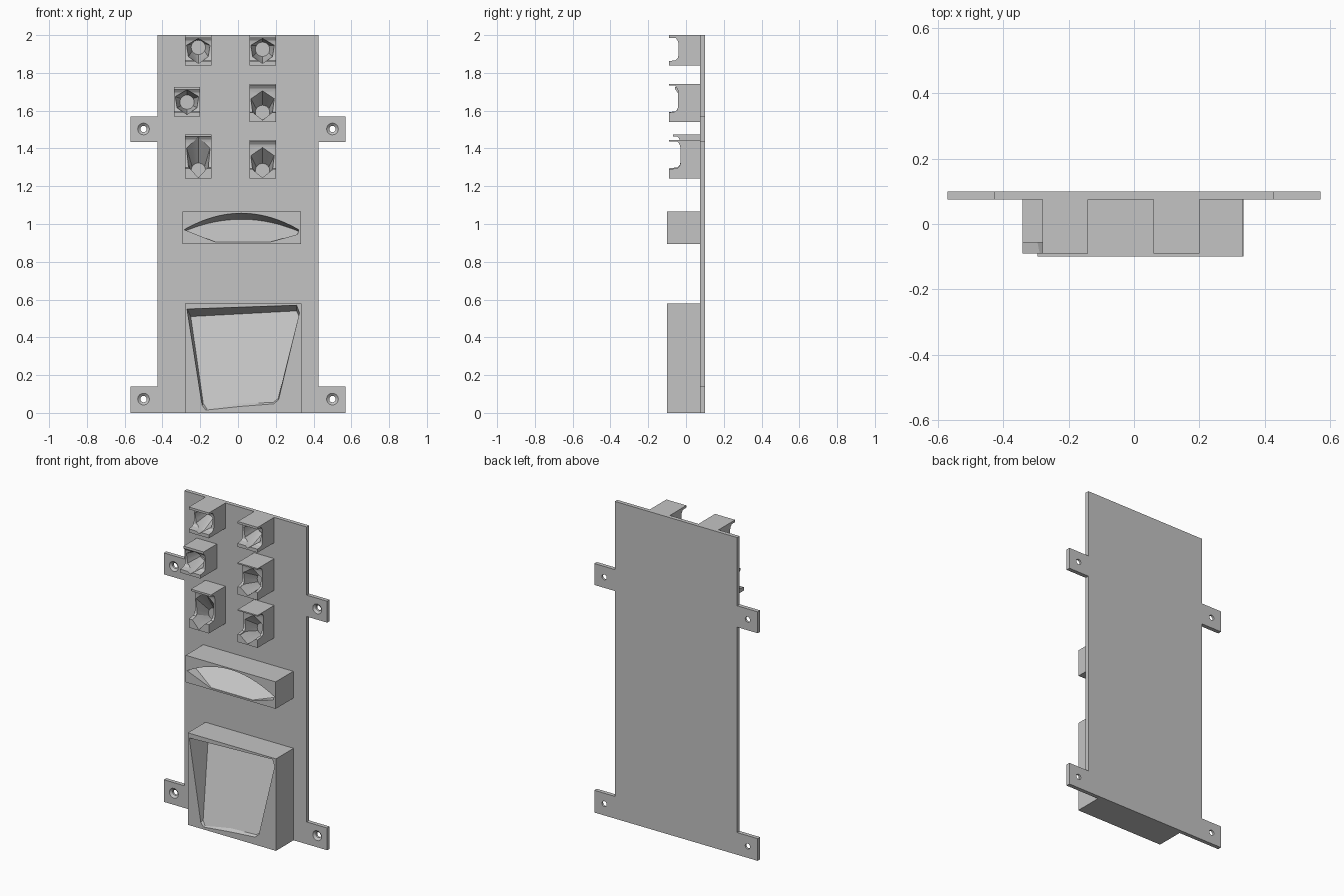
import bpy, bmesh, math

cube = bpy.data.objects.get("Cube")
if cube:
    bpy.data.objects.remove(cube, do_unlink=True)

grey = bpy.data.materials.new("plain_grey")
grey.use_nodes = True
colour = (0.55, 0.55, 0.55, 1)
grey.diffuse_color = colour
grey.node_tree.nodes["Principled BSDF"].inputs["Base Color"].default_value = colour

PLATE_FRONT, PLATE_BACK = 0.075, 0.1


def loft(name, rings):
    """Closed solid through rings of equal point count."""
    bm = bmesh.new()
    loops = [[bm.verts.new(p) for p in ring] for ring in rings]
    n = len(loops[0])
    for a, b in zip(loops, loops[1:]):
        for i in range(n):
            j = (i + 1) % n
            bm.faces.new((a[i], a[j], b[j], b[i]))
    bm.faces.new(loops[0])
    bm.faces.new(loops[-1])
    bmesh.ops.recalc_face_normals(bm, faces=bm.faces)
    mesh = bpy.data.meshes.new(name)
    bm.to_mesh(mesh)
    bm.free()
    mesh.materials.append(grey)
    ob = bpy.data.objects.new(name, mesh)
    bpy.context.collection.objects.link(ob)
    return ob


def at_y(outline, y):
    return [(x, y, z) for x, z in outline]


def circle(x, z, r, n=24):
    return [(x + r * math.sin(math.tau * i / n), z + r * math.cos(math.tau * i / n))
            for i in range(n)]


def subdivide(poly, k=4):
    """Split every side of a polygon into k pieces."""
    pts = []
    for (ax, az), (bx, bz) in zip(poly, poly[1:] + poly[:1]):
        pts += [(ax + (bx - ax) * i / k, az + (bz - az) * i / k) for i in range(k)]
    return pts


def carve(ob, cutters):
    """Subtract the cutters, then drop them."""
    for cutter in cutters:
        cutter.hide_render = True
        mod = ob.modifiers.new("cut", 'BOOLEAN')
        mod.operation = 'DIFFERENCE'
        mod.solver = 'EXACT'
        mod.object = cutter
        bpy.context.view_layer.objects.active = ob
        bpy.ops.object.modifier_apply(modifier=mod.name)
        bpy.data.objects.remove(cutter, do_unlink=True)
    bpy.ops.object.select_all(action='DESELECT')
    ob.select_set(True)
    bpy.context.view_layer.objects.active = ob
    bpy.ops.object.shade_smooth_by_angle(angle=math.radians(20))


def box(name, x0, x1, z0, z1, y0):
    outline = [(x0, z0), (x1, z0), (x1, z1), (x0, z1)]
    return loft(name, [at_y(outline, y0), at_y(outline, PLATE_FRONT)])


# Back plate with four mounting ears
W, E = 0.427, 0.57
right_side = [(E, 0), (E, 0.14), (W, 0.14), (W, 1.435), (E, 1.435), (E, 1.57), (W, 1.57), (W, 2)]
outline = right_side + [(-x, z) for x, z in reversed(right_side)]
plate = loft("back_plate", [at_y(outline, PLATE_FRONT), at_y(outline, PLATE_BACK)])

# Countersunk screw holes
holes = []
for x in (-0.5, 0.5):
    for z in (0.073, 1.503):
        holes.append(loft("hole_cutter", [
            at_y(circle(x, z, 0.031), 0.07), at_y(circle(x, z, 0.031), PLATE_FRONT),
            at_y(circle(x, z, 0.017), 0.087), at_y(circle(x, z, 0.017), 0.11)]))
carve(plate, holes)


def sloped_pocket(front, floor, z_low, z_high, y_deep):
    """Pocket cutter whose floor leans from the front face back to y_deep at the top."""
    def depth(z):
        return -0.094 + (y_deep + 0.094) * (z - z_low) / (z_high - z_low)
    return loft("pocket_cutter", [at_y(front, -0.13), at_y(front, -0.1),
                                  [(x, depth(z), z) for x, z in floor]])


# Large lower holder
tray = box("lower_holder", -0.28, 0.335, 0, 0.58, -0.1)
front = [(-0.27, 0.55), (0.31, 0.57), (0.325, 0.53), (0.215, 0.07),
         (0.19, 0.048), (0.01, 0.034), (-0.17, 0.015), (-0.19, 0.04)]
floor = [(-0.25, 0.51), (0.31, 0.54), (0.322, 0.515), (0.212, 0.075),
         (0.185, 0.055), (0.01, 0.05), (-0.165, 0.022), (-0.184, 0.05)]
carve(tray, [sloped_pocket(front, floor, 0.02, 0.53, 0.068)])


# Wide middle holder with an arched pocket
def arch(z_side, rise, half):
    ts = [i / 12 - 1 for i in range(25)]
    top = [(0.018 + half * t, z_side + rise * (1 - t * t)) for t in ts]
    return top + [(0.315, 0.945), (0.17, 0.905), (-0.12, 0.905)]


middle = box("middle_holder", -0.295, 0.333, 0.895, 1.065, -0.1)
carve(middle, [sloped_pocket(arch(0.97, 0.087, 0.303), arch(0.962, 0.063, 0.3),
                             0.905, 1.025, 0.055)])


# Small notched holders with tapered six-sided sockets
def socket_holder(name, x, z0, z1, sill, lip_y, lip, notch_y, low, high, end_z):
    top, step = z1 - lip, z0 + sill
    profile = [(PLATE_FRONT, z0), (-0.09, z0), (-0.09, step), (notch_y - 0.015, step + 0.005),
               (notch_y - 0.004, step + 0.015), (notch_y, step + 0.03), (notch_y, top - 0.03),
               (notch_y - 0.004, top - 0.015), (notch_y - 0.015, top), (lip_y, top),
               (lip_y, z1), (PLATE_FRONT, z1)]
    ob = loft(name, [[(x + s, y, z) for y, z in profile] for s in (-0.07, 0.07)])
    h, w = high - low, 0.062
    upper, lower = high - 0.27 * h, low + 0.27 * h
    hexagon = subdivide([(x, high), (x + w, upper), (x + 0.85 * w, lower),
                         (x, low), (x - 0.85 * w, lower), (x - w, upper)])
    end = at_y(circle(x, end_z, 0.038), 0.06)
    carve(ob, [loft("socket_cutter", [at_y(hexagon, -0.15), at_y(hexagon, notch_y), end])])


socket_holder("top_right_holder", -0.21, 1.84, 2.0, 0.022, -0.09, 0.014, -0.04, 1.85, 1.982, 1.935)
socket_holder("top_left_holder", 0.13, 1.84, 2.0, 0.022, -0.09, 0.014, -0.04, 1.85, 1.982, 1.925)
socket_holder("centre_right_holder", -0.27, 1.57, 1.725, 0.022, -0.057, 0.014, -0.04, 1.58, 1.71, 1.645)
socket_holder("centre_left_holder", 0.13, 1.54, 1.74, 0.05, -0.09, 0.008, -0.042, 1.55, 1.705, 1.591)
socket_holder("bottom_right_holder", -0.21, 1.24, 1.475, 0.055, -0.07, 0.012, -0.03, 1.245, 1.46, 1.285)
socket_holder("bottom_left_holder", 0.13, 1.24, 1.445, 0.05, -0.09, 0.008, -0.03, 1.245, 1.405, 1.283)
